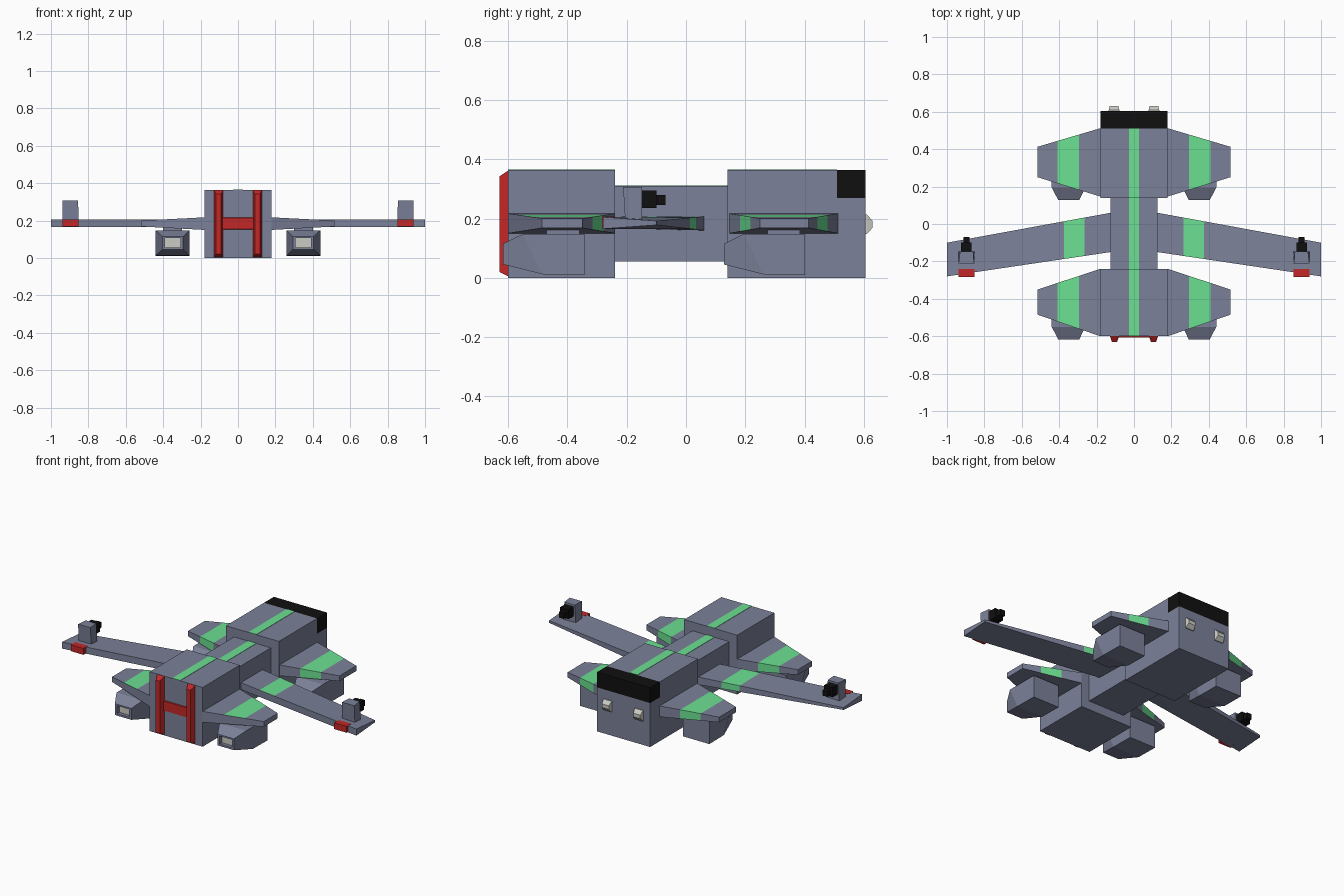
import bpy, bmesh

if "Cube" in bpy.data.objects:
    bpy.data.objects.remove(bpy.data.objects["Cube"])


def material(name, color):
    m = bpy.data.materials.new(name)
    m.diffuse_color = (*color, 1)
    m.use_nodes = True
    m.node_tree.nodes["Principled BSDF"].inputs["Base Color"].default_value = m.diffuse_color
    return m


HULL = material("hull_blue_grey", (0.20, 0.22, 0.32))
GREEN = material("stripe_green", (0.15, 0.75, 0.29))
RED = material("red", (0.55, 0.02, 0.02))
BLACK = material("black", (0.005, 0.005, 0.005))
LIGHT = material("light_grey", (0.6, 0.6, 0.56))


def loft(name, rings, mats, paint=None, mirror=False):
    """Skin four-point rings; paint(segment, side) gives a material slot."""
    bm = bmesh.new()
    vs = [[bm.verts.new(p) for p in r] for r in rings]
    for s in range(len(vs) - 1):
        for k in range(4):
            j = (k + 1) % 4
            f = bm.faces.new((vs[s][k], vs[s][j], vs[s + 1][j], vs[s + 1][k]))
            f.material_index = paint(s, k) if paint else 0
    bm.faces.new(vs[0])
    f = bm.faces.new(vs[-1])
    f.material_index = paint(len(vs) - 1, 0) if paint else 0
    bmesh.ops.recalc_face_normals(bm, faces=bm.faces)
    me = bpy.data.meshes.new(name)
    bm.to_mesh(me)
    bm.free()
    for m in mats:
        me.materials.append(m)
    ob = bpy.data.objects.new(name, me)
    bpy.context.collection.objects.link(ob)
    if mirror:
        ob.modifiers.new("Mirror", 'MIRROR')
    return ob


def ring(y, x0, x1, z0, z1, ytop=None):
    t = y if ytop is None else ytop
    return [(x0, y, z0), (x1, y, z0), (x1, t, z1), (x0, t, z1)]


def box(name, x0, x1, y0, y1, z0, z1, mat, mirror=False):
    return loft(name, [ring(y0, x0, x1, z0, z1), ring(y1, x0, x1, z0, z1)], [mat], None, mirror)


# Fuselage blocks
box("engine_block", -.18, .18, -.6, -.24, 0, .364, HULL)
box("middle_body", -.125, .125, -.24, .14, .055, .31, HULL)
box("cockpit_block", -.18, .18, .14, .51, 0, .364, HULL)
box("nose_lower", -.18, .18, .51, .605, 0, .27, HULL)
box("cockpit_window", -.18, .18, .51, .605, .27, .364, BLACK)

# Green stripe along the spine
for i, (y0, y1, z) in enumerate([(-.6, -.24, .364), (-.24, .14, .31), (.14, .51, .364)]):
    box(f"spine_stripe_{i}", -.027, .027, y0, y1, z - .01, z + .002, GREEN)

# Nose lights
loft("nose_light", [ring(.6, .078, .135, .147, .213), ring(.61, .078, .135, .147, .213),
                    ring(.63, .083, .13, .17, .192)], [LIGHT], None, True)

# Red H-shaped engine outlet
loft("engine_bar", [ring(-.6, .08, .128, .005, .362), ring(-.63, .09, .118, .02, .342)],
     [RED], None, True)
loft("engine_crossbar", [ring(-.59, -.09, .09, .15, .22), ring(-.606, -.09, .09, .155, .213)], [RED])


def wing(name, xs, root, tip, stripe_trailing):
    # section = (lead y, lead z0, lead z1, trail y, trail z0, trail z1)
    rings = []
    for x in xs:
        t = (x - xs[0]) / (xs[-1] - xs[0])
        ly, l0, l1, ty, t0, t1 = [a + (b - a) * t for a, b in zip(root, tip)]
        rings.append([(x, ly, l0), (x, ly, l1), (x, ty, t1), (x, ty, t0)])
    green_sides = (0, 1, 2) if stripe_trailing else (0, 1)
    loft(name, rings, [HULL, GREEN],
         lambda s, k: 1 if s == 1 and k in green_sides else 0, True)


# Wings with green bands
wing("main_wing", (.125, .265, .375, 1.0),
     (.06, .16, .207, -.15, .165, .207), (-.10, .178, .192, -.28, .165, .205), False)
wing("rear_fin", (.18, .295, .41, .515),
     (-.24, .15, .217, -.6, .15, .217), (-.35, .168, .2, -.485, .168, .2), False)
wing("front_fin", (.18, .295, .41, .515),
     (.512, .15, .217, .147, .15, .217), (.413, .168, .2, .25, .168, .2), True)

# Engine pods hung under the fins
for name, d in (("rear", 0), ("front", .745)):
    loft(f"{name}_engine_pod", [
        ring(-.343 + d, .26, .44, .01, .148),
        ring(-.485 + d, .26, .44, .012, .148, -.55 + d),
        ring(-.617 + d, .293, .405, .045, .115),
        ring(-.617 + d, .308, .39, .057, .106),
        ring(-.595 + d, .308, .39, .057, .106)],
        [HULL, LIGHT], lambda s, k: 1 if s == 4 else 0, True)
    box(f"{name}_pod_pylon", .30, .40, -.47 + d, -.36 + d, .14, .175, HULL, True)

# Wing-tip guns and red tail lamps
loft("gun_turret", [[(.852, -.205, .19), (.938, -.205, .19), (.938, -.148, .19), (.852, -.148, .19)],
                    [(.855, -.212, .306), (.938, -.212, .306), (.93, -.148, .306), (.86, -.148, .306)]],
     [HULL], None, True)
box("gun_mount", .868, .925, -.15, -.10, .235, .294, BLACK, True)
box("gun_barrel", .88, .912, -.10, -.07, .245, .28, BLACK, True)
loft("wing_tail_lamp", [ring(-.24, .852, .937, .167, .206), ring(-.283, .852, .937, .167, .206)],
     [RED], None, True)
